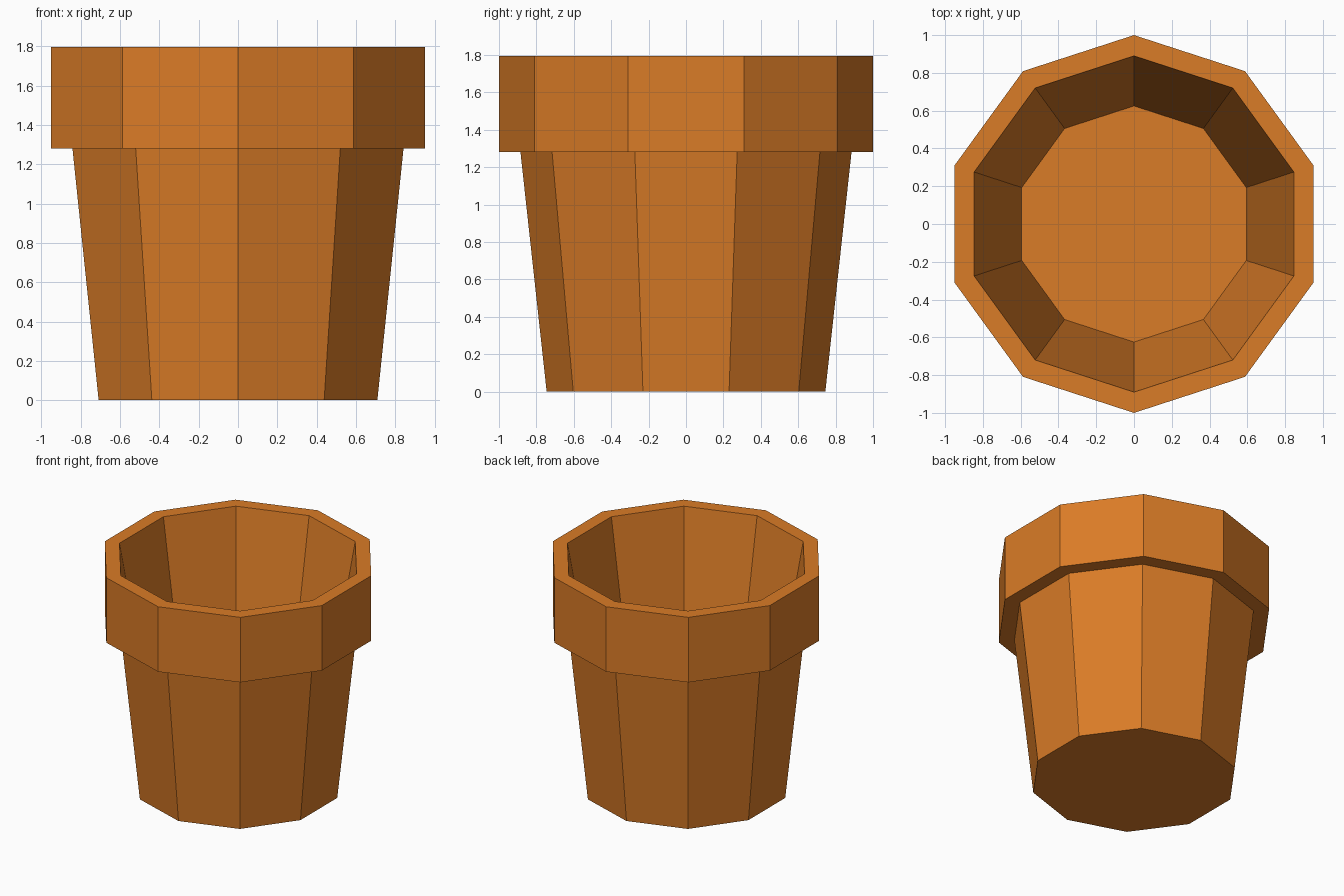
import bpy, bmesh, math

if "Cube" in bpy.data.objects:
    bpy.data.objects.remove(bpy.data.objects["Cube"])

SIDES = 10

# Terracotta material
clay = bpy.data.materials.new("terracotta_orange")
clay.diffuse_color = (0.70, 0.20, 0.02, 1.0)
clay.use_nodes = True
clay.node_tree.nodes["Principled BSDF"].inputs["Base Color"].default_value = clay.diffuse_color

# Pot profile (radius, height): base, tapered body, rim, inner wall, floor
profile = [(0.745, 0.0), (0.885, 1.28), (1.0, 1.28),
           (1.0, 1.795), (0.89, 1.795), (0.625, 0.28)]

bm = bmesh.new()


def ring(radius, z):
    return [bm.verts.new((radius * math.cos(a), radius * math.sin(a), z))
            for a in (math.pi / 2 + 2 * math.pi * i / SIDES for i in range(SIDES))]


rings = [ring(r, z) for r, z in profile]

# Walls between neighbouring rings
for low, high in zip(rings, rings[1:]):
    for i in range(SIDES):
        j = (i + 1) % SIDES
        bm.faces.new((low[i], low[j], high[j], high[i]))

# Underside and inner floor
bm.faces.new(list(reversed(rings[0])))
bm.faces.new(rings[-1])
bmesh.ops.recalc_face_normals(bm, faces=bm.faces)

mesh = bpy.data.meshes.new("flower_pot")
bm.to_mesh(mesh)
bm.free()
mesh.materials.append(clay)
pot = bpy.data.objects.new("flower_pot", mesh)
bpy.context.collection.objects.link(pot)
